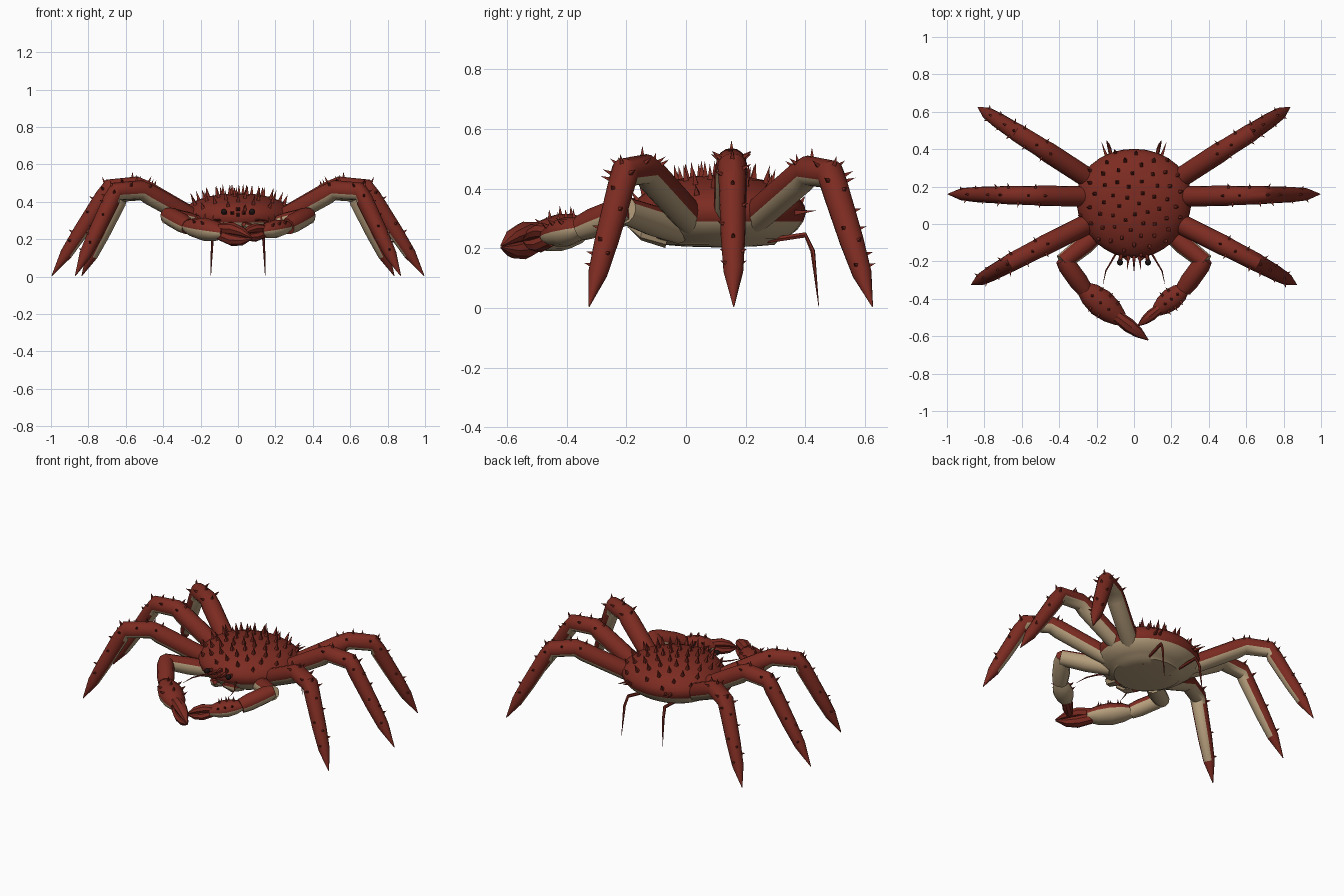
import bpy, bmesh
from math import sin, cos, pi, sqrt
from mathutils import Vector as V

cube = bpy.data.objects.get("Cube")
if cube:
    bpy.data.objects.remove(cube)


def material(name, rgb):
    m = bpy.data.materials.new(name)
    m.use_nodes = True
    m.diffuse_color = (*rgb, 1)
    m.node_tree.nodes["Principled BSDF"].inputs["Base Color"].default_value = (*rgb, 1)
    return m


RED, CREAM, BLACK = 0, 1, 2
MATS = [material("shell red", (0.2, 0.024, 0.015)),
        material("belly cream", (0.46, 0.34, 0.2)),
        material("eye black", (0.012, 0.006, 0.006))]


def finish(name, bm, smooth=40):
    bmesh.ops.recalc_face_normals(bm, faces=bm.faces)
    me = bpy.data.meshes.new(name)
    bm.to_mesh(me)
    bm.free()
    ob = bpy.data.objects.new(name, me)
    bpy.context.collection.objects.link(ob)
    for m in MATS:
        me.materials.append(m)
    if smooth:
        bpy.ops.object.select_all(action="DESELECT")
        ob.select_set(True)
        bpy.context.view_layer.objects.active = ob
        bpy.ops.object.shade_smooth_by_angle(angle=smooth * pi / 180)


def loft(bm, rings, rule):
    """Skin a list of point rings; rule(ring, side) picks the colour."""
    loops = [[bm.verts.new(p) for p in ring] for ring in rings]
    n = len(loops[0])
    for i in range(len(loops) - 1):
        for j in range(n):
            k = (j + 1) % n
            f = bm.faces.new((loops[i][j], loops[i][k], loops[i + 1][k], loops[i + 1][j]))
            f.material_index = rule(i, j)
    for end, i in ((loops[0], 0), (loops[-1], len(loops) - 2)):
        bm.faces.new(end).material_index = rule(i, 0)


def frames(pts):
    """Tangent, sideways and upward direction at each path point."""
    out = []
    for i in range(len(pts)):
        t = (pts[min(i + 1, len(pts) - 1)] - pts[max(i - 1, 0)]).normalized()
        side = t.cross(V((0, 0, 1))).normalized()
        out.append((t, side, side.cross(t)))
    return out


def tube(bm, pts, radii, cream=(), sides=10, tall=1.0):
    """Tapered limb; cream gives the pale share of each ring, centred underneath."""
    rings = []
    for p, r, (t, s, u) in zip(pts, radii, frames(pts)):
        rings.append([p + s * (r * cos(2 * pi * j / sides)) + u * (r * tall * sin(2 * pi * j / sides))
                      for j in range(sides)])

    def rule(i, j):
        share = cream[i] if i < len(cream) else 0
        return CREAM if abs((j + 0.5) / sides - 0.75) < share / 2 or \
            abs((j + 0.5) / sides + 0.25) < share / 2 else RED
    loft(bm, rings, rule)


def spike(bm, p, d, r, h):
    d = d.normalized()
    a = d.orthogonal().normalized()
    b = d.cross(a)
    base = [bm.verts.new(p - d * 0.006 + a * (r * cos(k * pi / 2)) + b * (r * sin(k * pi / 2)))
            for k in range(4)]
    tip = bm.verts.new(p + d * h)
    for k in range(4):
        bm.faces.new((base[k], base[(k + 1) % 4], tip))
    bm.faces.new(base)


def limb_spikes(bm, pts, radii, first, last, per, h, tall=1.0):
    """Alternating spines over the upper side of a limb."""
    fr = frames(pts)
    c = 0
    for i in range(first, last):
        for q in range(per):
            f = (q + 0.5) / per
            p, r = pts[i].lerp(pts[i + 1], f), radii[i] * (1 - f) + radii[i + 1] * f
            s, u = fr[i][1].lerp(fr[i + 1][1], f), fr[i][2].lerp(fr[i + 1][2], f)
            a = pi / 2 + (0, 0.95, -0.95)[c % 3]
            c += 1
            spike(bm, p + s * (r * cos(a)) + u * (r * tall * sin(a)), s * cos(a) + u * sin(a), 0.01, h)


# Body: red dome above, pale belly below, a little wider toward the back
CY, RX, RY = 0.11, 0.308, 0.292
PROFILE = [(0.02, 0.445), (0.3, 0.441), (0.55, 0.427), (0.78, 0.4), (0.92, 0.37), (0.985, 0.343), (1.0, 0.318),
           (0.97, 0.29), (0.9, 0.262), (0.77, 0.232), (0.68, 0.224), (0.64, 0.212), (0.4, 0.206), (0.02, 0.203)]
RIM = 6


def on_body(s, a, z):
    return V((RX * s * cos(a) * (1 + 0.08 * sin(a)), CY + RY * s * sin(a), z))


def dome_z(s):
    for (s0, z0), (s1, z1) in zip(PROFILE, PROFILE[1:RIM + 1]):
        if s <= s1:
            return z0 + (z1 - z0) * max(0, s - s0) / (s1 - s0)


bm = bmesh.new()
loft(bm, [[on_body(s, 2 * pi * j / 32, z) for j in range(32)] for s, z in PROFILE],
     lambda i, j: RED if i <= RIM else CREAM)
finish("body_shell", bm)

# Spines over the shell, spiralling out to the rim
bm = bmesh.new()
COUNT = 62
for k in range(COUNT):
    s, a = sqrt((k + 0.5) / COUNT) * 0.98, k * 2.39996
    out = V((cos(a), sin(a), 0)) * s ** 2 * 0.7
    spike(bm, on_body(s, a, dome_z(s)), out + V((0, 0, 1)), 0.014, 0.052 if s < 0.85 else 0.035)
# Snout spines in front and a pair of spines on each rear corner
for x, z, h in ((0, 0.33, 0.09), (0.03, 0.34, 0.07), (-0.03, 0.34, 0.07), (0, 0.36, 0.06)):
    spike(bm, V((x, -0.175, z)), V((x * 3, -1, 0.05)), 0.014, h)
for m in (-1, 1):
    for x in (0.12, 0.15):
        spike(bm, V((m * x, 0.37, 0.32)), V((m * 0.35, 1, 0.1)), 0.012, 0.075)
finish("shell_spines", bm, 0)

# Walking legs: start, first knee, second knee, foot
LEGS = {
    "front": ((0.13, 0.06, 0.25), (0.52, -0.135, 0.465), (0.655, -0.205, 0.455), (0.87, -0.325, 0.005)),
    "middle": ((0.13, 0.145, 0.25), (0.54, 0.152, 0.485), (0.69, 0.155, 0.472), (0.995, 0.16, 0.005)),
    "rear": ((0.13, 0.17, 0.25), (0.5, 0.41, 0.46), (0.62, 0.485, 0.448), (0.835, 0.625, 0.005)),
}
for side, m in (("left", 1), ("right", -1)):
    for name, joints in LEGS.items():
        hip, k1, k2, foot = [V((m * x, y, z)) for x, y, z in joints]
        pts = [hip, hip.lerp(k1, 0.35), hip.lerp(k1, 0.88), k1, k2, k2.lerp(foot, 0.1),
               k2.lerp(foot, 0.5), k2.lerp(foot, 0.75), foot]
        radii = [0.046, 0.054, 0.055, 0.051, 0.049, 0.046, 0.041, 0.033, 0.002]
        bm = bmesh.new()
        tube(bm, pts, radii, cream=[0.4] * 5 + [0.3, 0.2], sides=16)
        finish(f"{name}_{side}_leg", bm)
        bm = bmesh.new()
        limb_spikes(bm, pts, radii, 2, 5, 3, 0.03)
        limb_spikes(bm, pts, radii, 5, 7, 3, 0.02)
        finish(f"{name}_{side}_leg_spines", bm, 0)

    # Thin hind limb tucked under the back
    bm = bmesh.new()
    tube(bm, [V((m * x, y, z)) for x, y, z in ((0.1, 0.2, 0.215), (0.13, 0.4, 0.245), (0.138, 0.425, 0.19),
                                            (0.145, 0.445, 0.005))], [0.01, 0.01, 0.008, 0.001], sides=6)
    finish(f"{side}_hind_limb", bm)

    # Feeler sweeping outward
    bm = bmesh.new()
    tube(bm, [V((m * x, y, z)) for x, y, z in ((0.08, -0.13, 0.3), (0.12, -0.2, 0.305), (0.15, -0.25, 0.3),
                                            (0.165, -0.32, 0.29))], [0.007, 0.005, 0.004, 0.001], sides=5)
    finish(f"{side}_feeler", bm)

    # Eye on a short stalk
    bm = bmesh.new()
    tube(bm, [V((m * 0.06, -0.13, 0.335)), V((m * 0.075, -0.2, 0.345))], [0.012, 0.01], sides=6)
    ball = bmesh.ops.create_uvsphere(bm, u_segments=10, v_segments=6, radius=0.017)["verts"]
    bmesh.ops.translate(bm, verts=ball, vec=(m * 0.075, -0.205, 0.347))
    for f in {f for v in ball for f in v.link_faces}:
        f.material_index = BLACK
    finish(f"{side}_eye", bm)

    # Mouthpart beneath the face
    bm = bmesh.new()
    tube(bm, [V((m * 0.06, -0.06, 0.24)), V((m * 0.06, -0.14, 0.26)), V((m * 0.03, -0.19, 0.28))],
         [0.04, 0.035, 0.012], cream=(0.5, 0.5), sides=8)
    finish(f"{side}_mouthpart", bm)

# Claw arms: shoulder, elbow, wrist, palm end, finger tip, thickness
CLAWS = {
    "left": (1, (0.16, -0.02, 0.26), (0.37, -0.205, 0.327), (0.265, -0.35, 0.268),
             (0.12, -0.465, 0.24), (0.02, -0.545, 0.225), 0.88),
    "right": (-1, (-0.16, -0.02, 0.26), (-0.37, -0.205, 0.327), (-0.265, -0.35, 0.268),
              (-0.07, -0.51, 0.235), (0.075, -0.62, 0.205), 1.12),
}
for side, (m, *joints, size) in CLAWS.items():
    shoulder, elbow, wrist, palm, tip = [V(j) for j in joints]
    bm = bmesh.new()
    tube(bm, [shoulder, shoulder.lerp(elbow, 0.5), elbow + V((m * 0.012, 0, 0))],
         [0.046, 0.052, 0.046], cream=(0.6, 0.6), sides=12)
    arm = [elbow + V((m * 0.012, 0.018, 0.004)), elbow.lerp(wrist, 0.12), elbow.lerp(wrist, 0.7), wrist]
    arm_r = [0.04, 0.05, 0.051, 0.044]
    tube(bm, arm, arm_r, cream=(0.5, 0.5, 0.5))
    finish(f"{side}_claw_arm", bm)

    # Swollen palm with a pale underside
    bm = bmesh.new()
    hand = [wrist.lerp(palm, f) for f in (-0.05, 0.15, 0.45, 0.75, 1)]
    hand_r = [r * size for r in (0.035, 0.056, 0.068, 0.058, 0.036)]
    tube(bm, hand, hand_r, cream=[0.5] * 4, sides=12, tall=0.82)
    limb_spikes(bm, hand, hand_r, 1, 3, 4, 0.028, 0.82)
    finish(f"{side}_claw_palm", bm)

    # Two fingers, one above the other
    for label, up in (("upper", 1), ("lower", -1)):
        bm = bmesh.new()
        rise = V((0, 0, up * 0.026 * size))
        pts = [palm.lerp(tip, -0.15) + rise * 0.6, palm.lerp(tip, 0.3) + rise,
               palm.lerp(tip, 0.65) + rise * 0.8, tip + rise * 0.1]
        tube(bm, pts, [r * size for r in (0.03, 0.034, 0.025, 0.003)], sides=8, tall=0.9)
        finish(f"{side}_claw_{label}_finger", bm)
